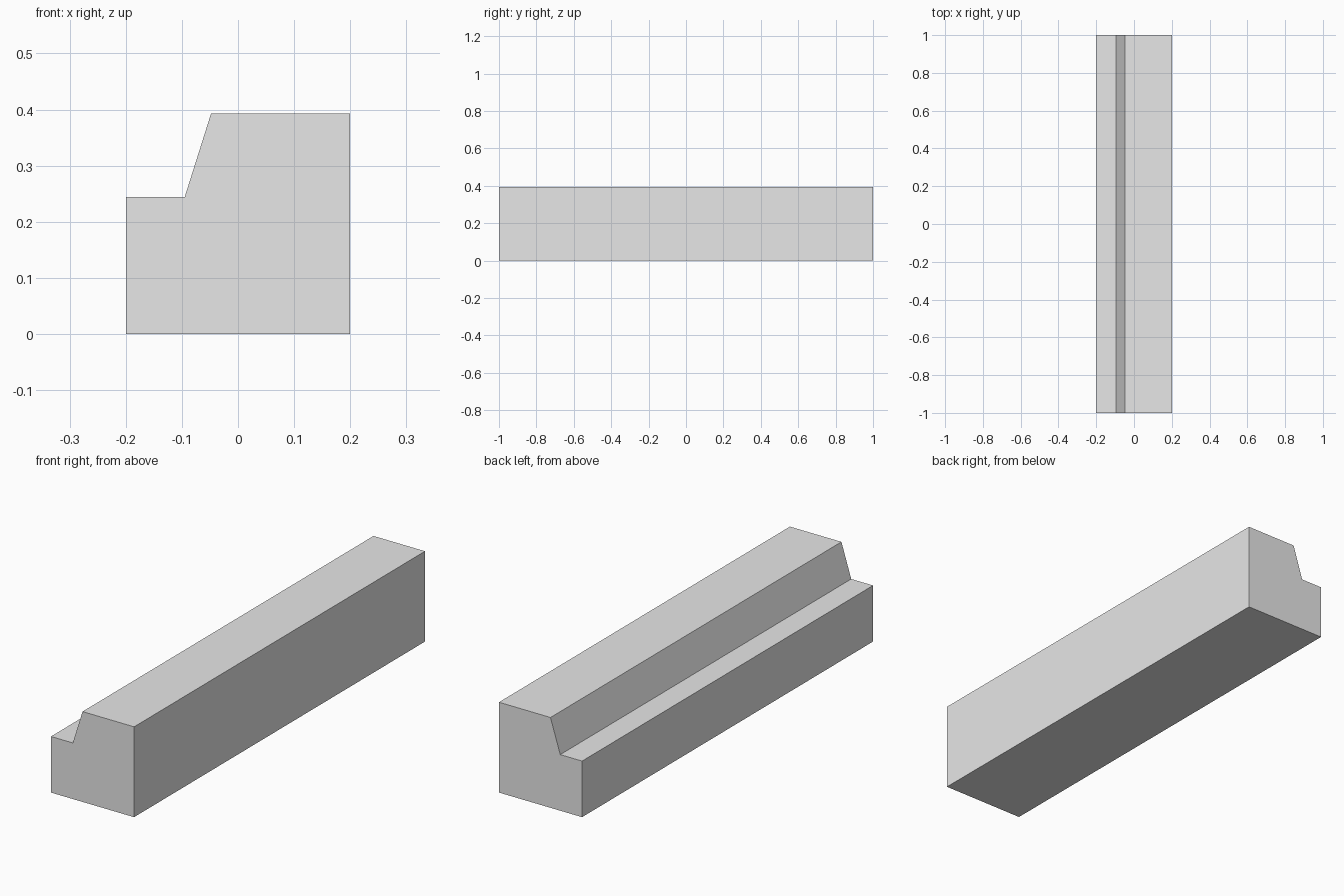
import bpy
import bmesh

cube = bpy.data.objects.get("Cube")
if cube:
    bpy.data.objects.remove(cube, do_unlink=True)

# Plain grey material
COLOUR = (0.8, 0.8, 0.8, 1.0)
grey = bpy.data.materials.new("plain grey")
grey.use_nodes = True
grey.diffuse_color = COLOUR
for node in grey.node_tree.nodes:
    if node.type == 'BSDF_PRINCIPLED':
        node.inputs["Base Color"].default_value = COLOUR

# Cross-section of the kerb: low ledge, sloped riser, high top
LENGTH = 2.0
profile = [(-0.2, 0), (0.2, 0), (0.2, 0.393),
           (-0.048, 0.393), (-0.095, 0.244), (-0.2, 0.244)]

# Extrude the section along its length
bm = bmesh.new()
section = bm.faces.new([bm.verts.new((x, -LENGTH / 2, z)) for x, z in profile])
extruded = bmesh.ops.extrude_face_region(bm, geom=[section], use_keep_orig=True)
moved = [v for v in extruded["geom"] if isinstance(v, bmesh.types.BMVert)]
bmesh.ops.translate(bm, verts=moved, vec=(0, LENGTH, 0))
bmesh.ops.recalc_face_normals(bm, faces=bm.faces)

mesh = bpy.data.meshes.new("kerb_block")
bm.to_mesh(mesh)
bm.free()
mesh.materials.append(grey)
kerb = bpy.data.objects.new("kerb_block", mesh)
bpy.context.collection.objects.link(kerb)
